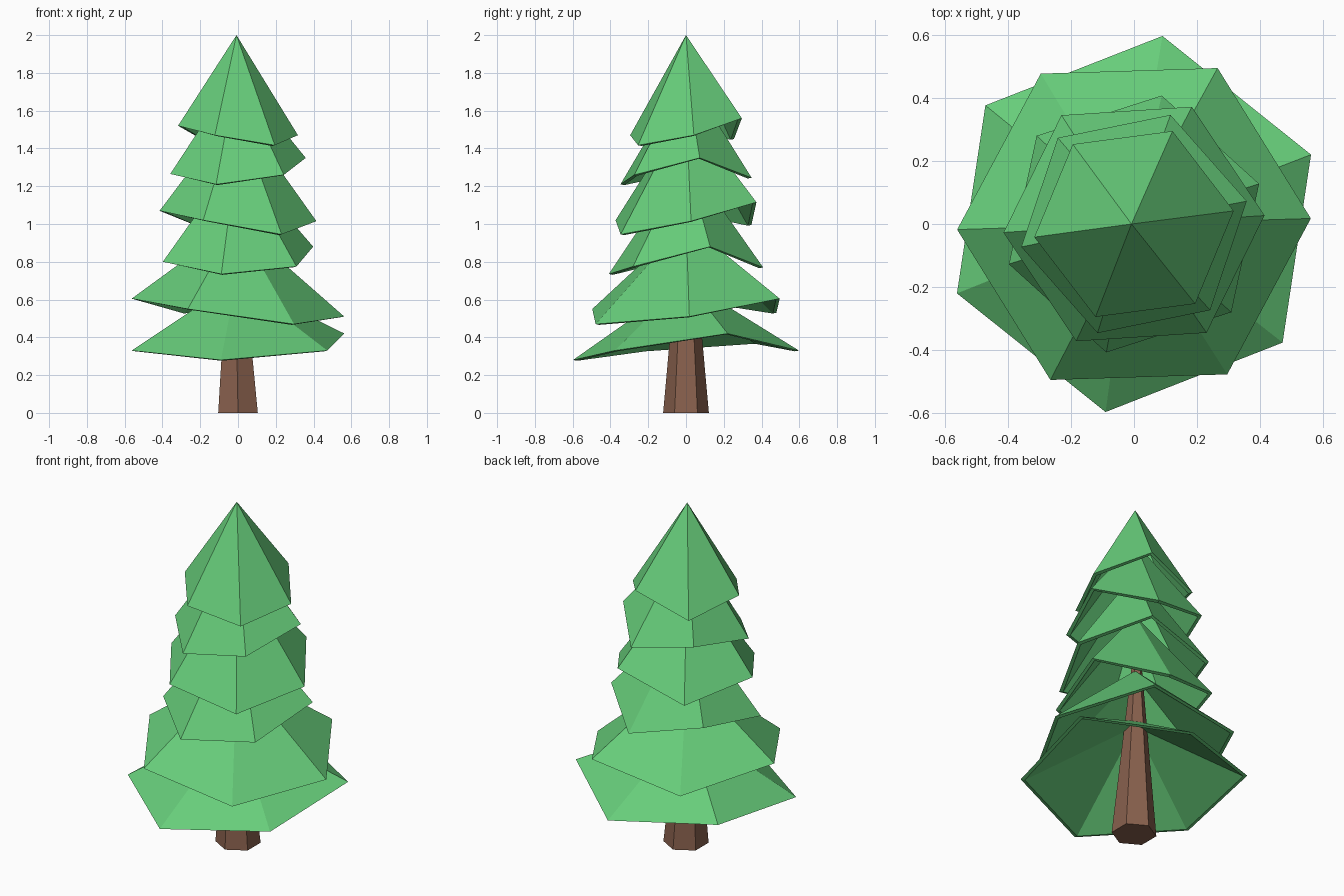
import bpy
import bmesh
from math import cos, sin, radians
from mathutils import Vector

cube = bpy.data.objects.get("Cube")
if cube:
    bpy.data.objects.remove(cube, do_unlink=True)


def make_material(name, rgb):
    mat = bpy.data.materials.new(name)
    mat.use_nodes = True
    color = (*rgb, 1.0)
    mat.diffuse_color = color
    bsdf = mat.node_tree.nodes["Principled BSDF"]
    bsdf.inputs["Base Color"].default_value = color
    bsdf.inputs["Roughness"].default_value = 0.9
    return mat


def make_object(name, bm, mat):
    bmesh.ops.recalc_face_normals(bm, faces=bm.faces)
    mesh = bpy.data.meshes.new(name)
    bm.to_mesh(mesh)
    bm.free()
    mesh.materials.append(mat)
    obj = bpy.data.objects.new(name, mesh)
    bpy.context.collection.objects.link(obj)
    return obj


def ring(bm, radius, start, heights, center=(0, 0)):
    """Six points around the axis, each at its own height."""
    verts = []
    for i, z in enumerate(heights):
        a = radians(start + 60 * i)
        verts.append(bm.verts.new((center[0] + radius * cos(a),
                                   center[1] + radius * sin(a), z)))
    return verts


def foliage_tier(name, radius, start, apex, heights, mat, thickness=0.022):
    """Hollow six-sided cone with an uneven rim."""
    bm = bmesh.new()
    rim = ring(bm, radius, start, heights)
    tip = bm.verts.new((-0.008, 0, apex))
    for i in range(6):
        bm.faces.new((rim[i], rim[(i + 1) % 6], tip))
    # Inner skin, set in from the rim and below the tip
    inner = [bm.verts.new(v.co * (1 - thickness / radius)
                          + Vector((0, 0, v.co.z * thickness / radius - 0.004)))
             for v in rim]
    inner_tip = bm.verts.new((-0.008, 0, apex - thickness * 1.5))
    for i in range(6):
        j = (i + 1) % 6
        bm.faces.new((inner[j], inner[i], inner_tip))
        bm.faces.new((rim[j], rim[i], inner[i], inner[j]))
    return make_object(name, bm, mat)


def tapered_trunk(name, mat):
    bm = bmesh.new()
    low = ring(bm, 0.121, 30, [0] * 6)
    high = ring(bm, 0.022, 30, [1.1] * 6, (-0.02, 0))
    for i in range(6):
        j = (i + 1) % 6
        bm.faces.new((low[i], low[j], high[j], high[i]))
    bm.faces.new(low[::-1])
    bm.faces.new(high)
    return make_object(name, bm, mat)


green = make_material("needle green", (0.135, 0.61, 0.195))
brown = make_material("bark brown", (0.246, 0.118, 0.074))

tapered_trunk("trunk", brown)

# Tiers from the ground up: radius, turn, tip height, rim heights
tiers = [
    (0.605, 21.4, 0.70, (0.42, 0.33, 0.37, 0.33, 0.28, 0.33)),
    (0.563, 1.8, 1.01, (0.51, 0.605, 0.53, 0.605, 0.55, 0.47)),
    (0.418, 17.8, 1.35, (0.88, 0.77, 0.86, 0.80, 0.735, 0.775)),
    (0.416, 3.7, 1.61, (1.015, 1.115, 0.995, 1.07, 1.02, 0.945)),
    (0.366, 11.5, 1.80, (1.35, 1.245, 1.315, 1.265, 1.21, 1.26)),
    (0.320, 7.5, 2.00, (1.47, 1.56, 1.45, 1.52, 1.47, 1.417)),
]
for n, (radius, turn, tip, heights) in enumerate(tiers, 1):
    foliage_tier(f"foliage_tier_{n}", radius, turn, tip, heights, green)
